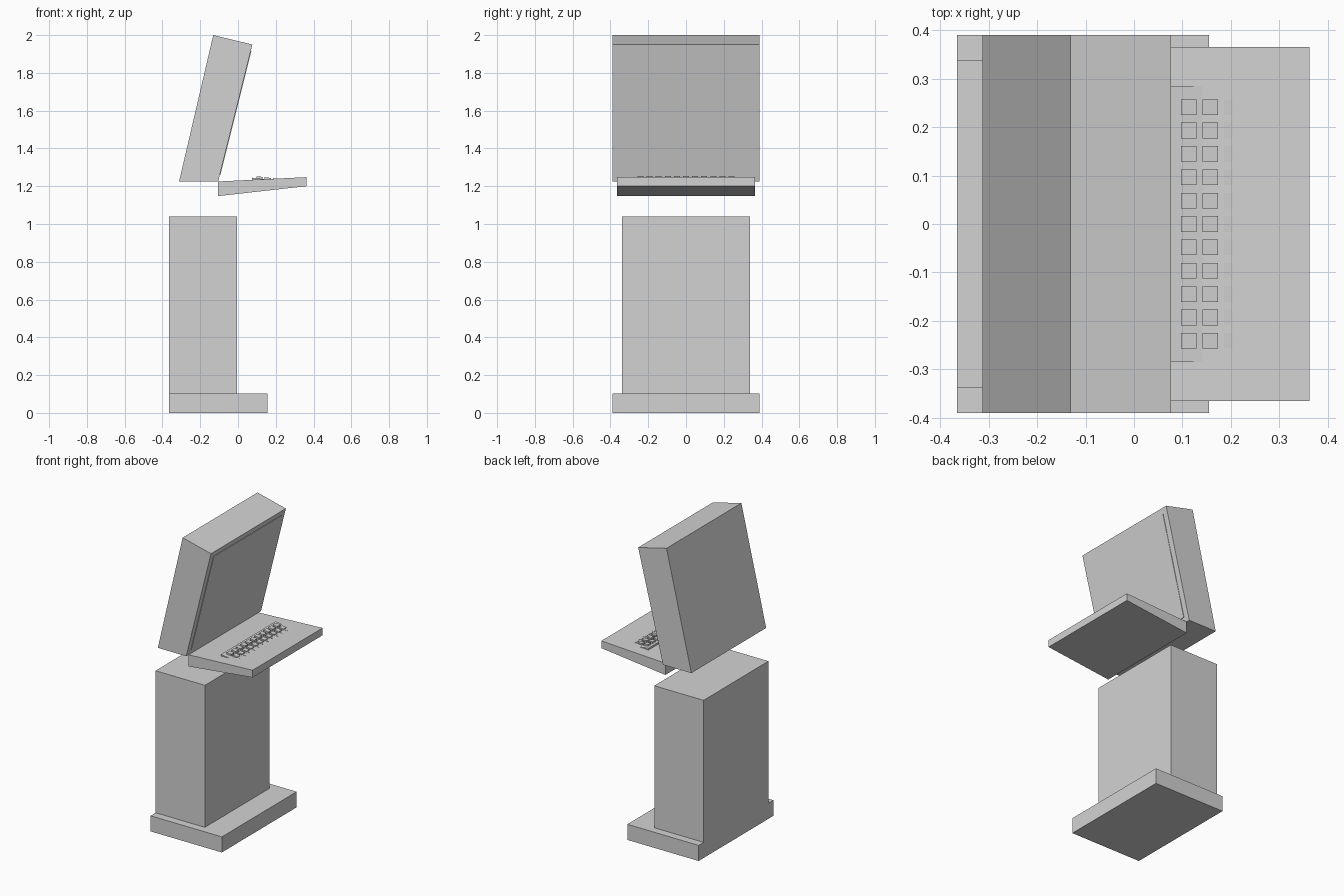
import bpy
import bmesh
import math
from mathutils import Vector

cube = bpy.data.objects.get("Cube")
if cube:
    bpy.data.objects.remove(cube, do_unlink=True)

GREY = (0.65, 0.65, 0.65, 1)
grey = bpy.data.materials.new("light grey")
grey.use_nodes = True
grey.diffuse_color = GREY
grey.node_tree.nodes["Principled BSDF"].inputs["Base Color"].default_value = GREY


def add_prism(bm, profile, y0, y1):
    """Extrude an (x, z) outline from y0 to y1."""
    face = bm.faces.new([bm.verts.new((x, y0, z)) for x, z in profile])
    side = bmesh.ops.extrude_face_region(bm, geom=[face])
    verts = [v for v in side["geom"] if isinstance(v, bmesh.types.BMVert)]
    bmesh.ops.translate(bm, verts=verts, vec=(0, y1 - y0, 0))


def finish(name, bm):
    bmesh.ops.recalc_face_normals(bm, faces=bm.faces)
    mesh = bpy.data.meshes.new(name)
    bm.to_mesh(mesh)
    bm.free()
    mesh.materials.append(grey)
    obj = bpy.data.objects.new(name, mesh)
    bpy.context.collection.objects.link(obj)
    return obj


def prism(name, profile, half_width):
    bm = bmesh.new()
    add_prism(bm, profile, -half_width, half_width)
    return finish(name, bm)


def rect(x0, x1, z0, z1):
    return [(x0, z0), (x1, z0), (x1, z1), (x0, z1)]


# Foot and column
prism("base", rect(-0.365, 0.155, 0, 0.103), 0.39)
prism("pedestal", rect(-0.365, -0.005, 0.103, 1.04), 0.338)

# Sloping desk
prism("desk", [(-0.105, 1.148), (0.362, 1.2), (0.362, 1.248), (-0.105, 1.225)], 0.365)

# Leaning monitor housing
low, high = Vector((-0.105, 1.225)), Vector((0.076, 1.95))
prism("monitor", [(-0.312, 1.225), low, high, (-0.131, 2.0)], 0.39)

# Thin screen plate on the monitor face
up = (high - low).normalized()
out = Vector((up.y, -up.x)) * 0.003
a, b = low + up * 0.035, high - up * 0.035
prism("screen", [a, a + out, b + out, b], 0.352)

# Keyboard, tipped so its far edge sinks into the desk
SLOPE = -0.12


def tipped(x0, x1, bottom, top):
    def level(x, h):
        return (x, 1.245 + SLOPE * (x - 0.075) + h)
    return [level(x0, bottom), level(x1, bottom), level(x1, top), level(x0, top)]


prism("keyboard_plate", tipped(0.075, 0.24, -0.014, 0), 0.285)
bm = bmesh.new()
for column in range(3):
    x = 0.097 + 0.0445 * column
    for row in range(-5, 6):
        y = row * 0.0482
        add_prism(bm, tipped(x, x + 0.032, 0, 0.0107), y - 0.016, y + 0.016)
finish("keys", bm)
